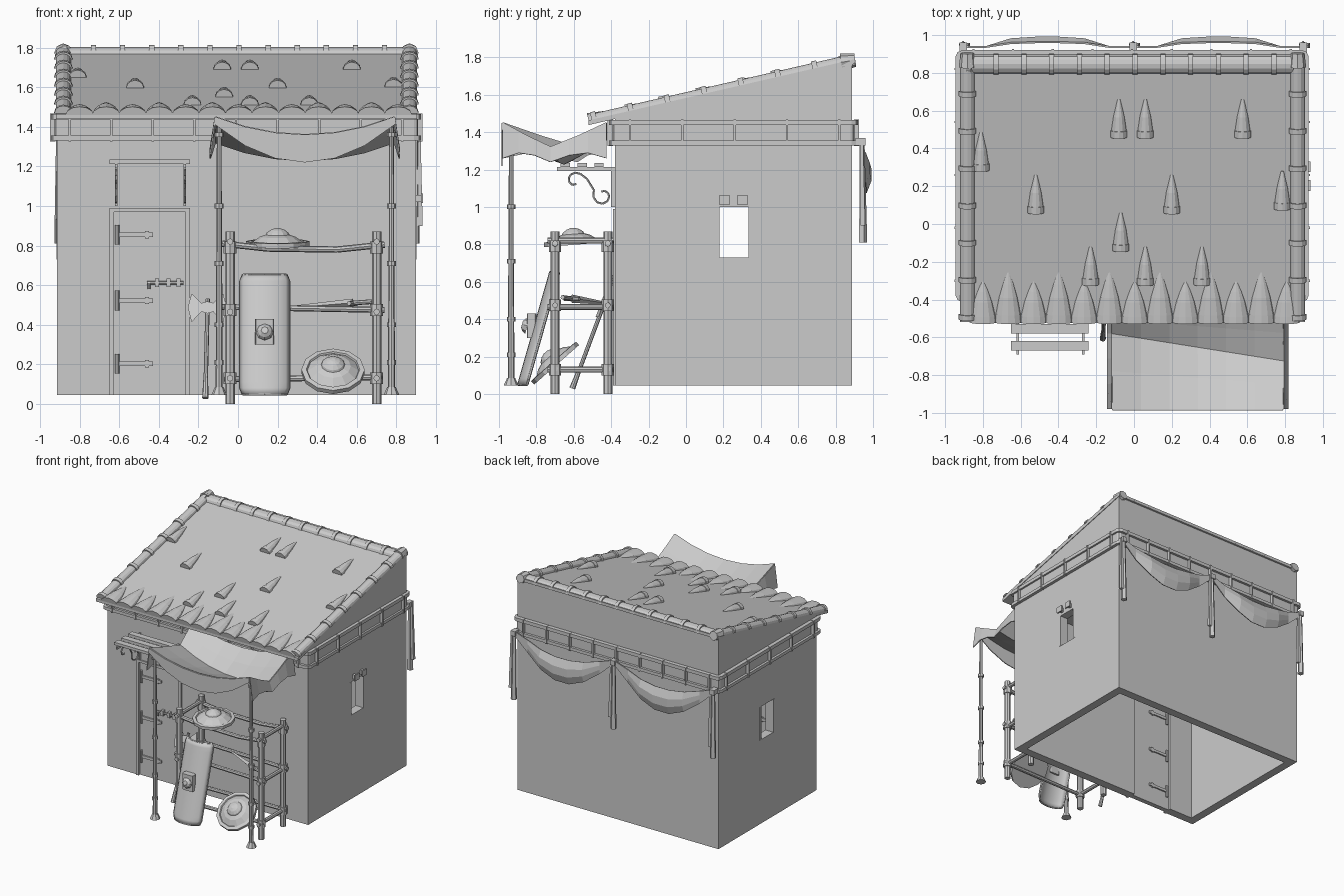
import bpy, bmesh, math
from mathutils import Vector as V, Matrix as M

if "Cube" in bpy.data.objects:
    bpy.data.objects.remove(bpy.data.objects["Cube"])

grey = bpy.data.materials.new("plain grey")
grey.diffuse_color = (0.6, 0.6, 0.6, 1)
grey.use_nodes = True
grey.node_tree.nodes["Principled BSDF"].inputs["Base Color"].default_value = grey.diffuse_color


def finish(name, bm, solid=0, smooth=False):
    bmesh.ops.recalc_face_normals(bm, faces=bm.faces[:])
    me = bpy.data.meshes.new(name)
    bm.to_mesh(me)
    bm.free()
    me.materials.append(grey)
    ob = bpy.data.objects.new(name, me)
    bpy.context.collection.objects.link(ob)
    if solid:
        m = ob.modifiers.new("thickness", 'SOLIDIFY')
        m.thickness, m.offset = solid, 0
    if smooth:
        for p in me.polygons:
            p.use_smooth = True
    return ob


def box(bm, x0, x1, y0, y1, z0, z1, bevel=0):
    mat = M.Translation(((x0+x1)/2, (y0+y1)/2, (z0+z1)/2)) @ M.Diagonal((x1-x0, y1-y0, z1-z0, 1))
    vs = bmesh.ops.create_cube(bm, size=1, matrix=mat)['verts']
    if bevel:  # vertical corners only
        es = {e for v in vs for e in v.link_edges if abs(e.verts[0].co.z - e.verts[1].co.z) > 1e-4}
        bmesh.ops.bevel(bm, geom=list(es), offset=bevel, segments=2, profile=0.5, affect='EDGES')


def tube(bm, p, q, r, r2=None, n=8):
    p, q = V(p), V(q)
    d = q - p
    mat = M.Translation((p+q)/2) @ d.to_track_quat('Z', 'Y').to_matrix().to_4x4()
    bmesh.ops.create_cone(bm, cap_ends=True, segments=n, radius1=r, radius2=r if r2 is None else r2,
                          depth=d.length, matrix=mat)


def path(bm, pts, r, n=6):
    for a, b in zip(pts, pts[1:]):
        tube(bm, a, b, r, n=n)


def sheet(bm, f, nu, nv):
    g = [[bm.verts.new(f(i/nu, j/nv)) for i in range(nu+1)] for j in range(nv+1)]
    for j in range(nv):
        for i in range(nu):
            bm.faces.new((g[j][i], g[j][i+1], g[j+1][i+1], g[j+1][i]))
    return g


def arch(bm, p, q, sections, n=6):
    """Half-round tile from p to q; sections are (fraction, half width, height)."""
    p, q = V(p), V(q)
    d = q - p
    side = d.cross(V((0, 0, 1))).normalized()
    up = side.cross(d).normalized()

    def f(u, v):
        t, w, h = sections[round(v*(len(sections)-1))]
        return p + d*t + side*w*math.cos(math.pi*u) + up*h*math.sin(math.pi*u)
    g = sheet(bm, f, n, len(sections)-1)
    bm.faces.new(g[0])
    bm.faces.new(g[-1])


def prism(bm, pts, vec):
    a = [bm.verts.new(p) for p in pts]
    b = [bm.verts.new(V(p) + V(vec)) for p in pts]
    bm.faces.new(a)
    bm.faces.new(b[::-1])
    for i in range(len(a)):
        j = (i+1) % len(a)
        bm.faces.new((a[i], b[i], b[j], a[j]))


def disc(bm, centre, normal, prof, n=12):
    mat = M.Translation(centre) @ V(normal).to_track_quat('Z', 'Y').to_matrix().to_4x4()
    rings = [[bm.verts.new(mat @ V((r*math.cos(k*math.tau/n), r*math.sin(k*math.tau/n), h)))
              for k in range(n)] for r, h in prof]
    for a, b in zip(rings, rings[1:]):
        for k in range(n):
            bm.faces.new((a[k], a[(k+1) % n], b[(k+1) % n], b[k]))
    bm.faces.new(rings[0])
    bm.faces.new(rings[-1])


def roof_z(y):
    return 1.468 + 0.23*(y + 0.5)


# walls: sloped-top shell, open below, with window and door openings
bm = bmesh.new()
prism(bm, [(-0.915, y, z) for y, z in ((-0.38, 0.045), (0.888, 0.045), (0.888, roof_z(0.888)-0.01),
                                       (-0.38, roof_z(-0.38)-0.01))], (1.815, 0, 0))
walls = finish("walls", bm)
for nm, dims in (("room_cutter", (-0.845, 0.83, -0.31, 0.818, -0.1, 1.34)),
                 ("window_cutter", (-1.2, 1.2, 0.155, 0.355, 0.73, 1.0)),
                 ("door_cutter", (-0.63, -0.26, -0.6, -0.2, -0.1, 0.975))):
    bm = bmesh.new()
    box(bm, *dims)
    c = finish(nm, bm)
    c.hide_render = True
    c.hide_set(True)
    b = walls.modifiers.new(nm, 'BOOLEAN')
    b.operation, b.object, b.solver = 'DIFFERENCE', c, 'EXACT'

# window jambs and the small plates above
bm = bmesh.new()
for x0, x1 in ((-0.917, -0.843), (0.828, 0.902)):
    box(bm, x0, x1, 0.154, 0.18, 0.73, 1.0)
    box(bm, x0, x1, 0.334, 0.356, 0.73, 1.0)
for y in (0.205, 0.303):
    box(bm, 0.925, 0.935, y-0.029, y+0.029, 1.014, 1.062)
    box(bm, 0.895, 0.93, y-0.01, y+0.01, 1.02, 1.055)
finish("window_frames", bm)

# cornice band with mouldings and clips
bm = bmesh.new()
box(bm, -0.926, 0.91, -0.392, 0.9, 1.35, 1.45, 0.02)
box(bm, -0.945, 0.925, -0.412, 0.92, 1.437, 1.465, 0.035)
box(bm, -0.945, 0.925, -0.412, 0.92, 1.33, 1.355, 0.035)
for i in range(9):
    x = -0.85 + i*0.21
    for y in (-0.405, 0.912):
        box(bm, x-0.006, x+0.006, y-0.014, y+0.014, 1.325, 1.468)
for i in range(5):
    y = -0.3 + i*0.28
    for x in (-0.936, 0.918):
        box(bm, x-0.014, x+0.014, y-0.006, y+0.006, 1.325, 1.468)
finish("cornice_band", bm)

# sloping roof slab
bm = bmesh.new()
prism(bm, [(-0.92, y, roof_z(y)+d) for y, d in ((-0.52, -0.025), (-0.52, 0), (0.9, 0), (0.9, -0.025))],
      (1.825, 0, 0))
finish("roof_slab", bm)

# edge tiles up both sides and along the ridge
bm = bmesh.new()
edge = [(0, 0.046, 0.04), (0.14, 0.046, 0.04), (0.14, 0.038, 0.03), (1, 0.038, 0.03)]
for x in (-0.882, 0.866):
    for i in range(7):
        a = -0.505 + i*0.197
        b = a + 0.197
        arch(bm, (x, a, roof_z(a)), (x, b, roof_z(b)), edge)
    tube(bm, (x, 0.83, roof_z(0.83)), (x, 0.905, roof_z(0.88)), 0.046, 0.036)
for i in range(12):
    a = -0.89 + i*0.147
    arch(bm, (a, 0.847, roof_z(0.847)-0.01), (a+0.147, 0.847, roof_z(0.847)-0.01),
         [(0, 0.056, 0.046), (0.18, 0.056, 0.046), (0.18, 0.05, 0.035), (1, 0.05, 0.035)])
finish("roof_edge_tiles", bm)

# wide eave row and scattered loose tiles, tapering to points
bm = bmesh.new()
for i in range(13):
    x, n = -0.8 + i*0.134, 0.27 if i % 2 else 0.22
    arch(bm, (x, -0.52, roof_z(-0.52)-0.005), (x, -0.52+n, roof_z(-0.52+n)-0.005),
         [(0, 0.072, 0.044), (0.16, 0.068, 0.04), (0.5, 0.05, 0.03), (0.75, 0.03, 0.018), (1, 0.006, 0.004)])
finish("eave_tiles", bm)
bm = bmesh.new()
for x, y in ((-0.08, 0.46), (0.06, 0.46), (0.575, 0.46), (-0.81, 0.285), (-0.52, 0.06), (0.2, 0.06),
             (0.785, 0.08), (-0.07, -0.14), (-0.23, -0.32), (0.06, -0.32), (0.36, -0.32)):
    arch(bm, (x, y, roof_z(y)-0.003), (x, y+0.2, roof_z(y+0.2)-0.003),
         [(0, 0.045, 0.042), (0.18, 0.045, 0.04), (0.18, 0.041, 0.036), (0.55, 0.03, 0.028), (1, 0.008, 0.008)])
finish("loose_roof_tiles", bm)

# door, frame, hinges on both faces, bolt
bm = bmesh.new()
box(bm, -0.632, -0.258, -0.37, -0.33, 0.045, 0.977)
finish("door", bm)
bm = bmesh.new()
box(bm, -0.648, -0.626, -0.39, -0.31, 0.045, 0.99)
box(bm, -0.264, -0.242, -0.39, -0.31, 0.045, 0.99)
box(bm, -0.648, -0.242, -0.39, -0.31, 0.97, 0.99)
finish("door_frame", bm)
bm = bmesh.new()
for z in (0.855, 0.522, 0.203):
    for y in (-0.382, -0.331):
        box(bm, -0.6, -0.43, y, y+0.012, z-0.011, z+0.011)
        box(bm, -0.47, -0.45, y-0.002, y+0.014, z-0.018, z+0.018)
        tube(bm, (-0.61, y+0.004, z-0.05), (-0.61, y+0.004, z+0.05), 0.011)
finish("door_hinges", bm)
bm = bmesh.new()
tube(bm, (-0.46, -0.385, 0.612), (-0.275, -0.385, 0.612), 0.009)
for x in (-0.41, -0.35, -0.3):
    box(bm, x-0.01, x+0.01, -0.4, -0.365, 0.592, 0.635)
tube(bm, (-0.45, -0.39, 0.612), (-0.45, -0.39, 0.58), 0.008)
finish("door_bolt", bm)

# slatted shelf above the door on scroll brackets
bm = bmesh.new()
for y in (-0.645, -0.555, -0.465):
    box(bm, -0.65, -0.242, y-0.025, y+0.025, 1.213, 1.235)
finish("shelf_slats", bm)
bm = bmesh.new()
for x in (-0.615, -0.268):
    box(bm, x-0.006, x+0.006, -0.69, -0.38, 1.192, 1.213)
    box(bm, x-0.006, x+0.006, -0.4, -0.378, 1.0, 1.21)
    s1 = [(x, -0.595 + r*math.cos(a), 1.14 + r*math.sin(a))
          for a, r in ((5.2 - k*0.62, 0.018 + k*0.0042) for k in range(8))]
    s2 = [(x, -0.445 + r*math.cos(a), 1.06 + r*math.sin(a))
          for a, r in ((2.6 + k*0.7, 0.055 - k*0.004) for k in range(9))]
    path(bm, s1 + [(x, -0.53, 1.15)] + s2, 0.006, 5)
finish("shelf_brackets", bm)

# canopy poles
bm = bmesh.new()
for x in (-0.095, 0.775):
    tube(bm, (x, -0.935, 0.05), (x, -0.935, 0.71), 0.018, 0.015)
    tube(bm, (x, -0.935, 0.71), (x, -0.935, 1.4), 0.014, 0.012)
    tube(bm, (x, -0.935, 0.045), (x, -0.935, 0.085), 0.04, 0.022)
    for z in (0.21, 0.4, 0.71, 1.0, 1.36):
        tube(bm, (x, -0.935, z-0.012), (x, -0.935, z+0.012), 0.023)
finish("canopy_poles", bm)


# canopy cloth sagging to a slanting crease, with hanging flaps
def top(u, v):
    crease = 0.72 - 0.26*u
    w = crease*2*v if v < 0.5 else crease + (1-crease)*(2*v-1)
    dip = 1 - abs(2*v-1)
    return V((-0.115 + 0.905*u, -0.98 + 0.555*w, 1.45 - 0.09*4*u*(1-u) - 0.13*dip**0.9))


bm = bmesh.new()
sheet(bm, top, 6, 4)
sheet(bm, lambda u, v: top(u, 0) + V((0, -0.004, -v*(0.04 + 0.10*4*u*(1-u)))), 6, 1)
for s in (0, 1):
    sheet(bm, lambda u, v: top(s, u) + V(((2*s-1)*0.025*v, 0, -v*(0.08 + 0.11*abs(2*u-1)**3))), 6, 1)
finish("canopy_cloth", bm, 0.007)

# draped swags and hanging strips on the back wall
bm = bmesh.new()
for x0 in (-0.91, -0.005):
    def swag(u, v):
        h = math.sin(math.pi*u)
        hi, lo = 1.365 - 0.1*h, 1.335 - 0.265*h
        out = min(1, max(0, (h-0.45)/0.4))
        return (x0 + 0.905*u, 0.938 + 0.052*out*math.sin(math.pi*(0.15 + 0.7*v)), hi + (lo-hi)*v)
    sheet(bm, swag, 7, 3)
finish("back_swags", bm, 0.01)
bm = bmesh.new()
for x in (-0.905, -0.005, 0.895):
    tube(bm, (x, 0.94, 1.37), (x, 0.945, 0.81), 0.014, 0.024, 5)
    tube(bm, (x+0.02, 0.94, 1.36), (x+0.025, 0.945, 0.9), 0.01, 0.018, 4)
    box(bm, x-0.02, x+0.02, 0.905, 0.96, 1.33, 1.37)
finish("back_strips", bm)

# weapon rack: posts, rails and lashings
bm = bmesh.new()
X, Y = (-0.04, 0.7), (-0.7, -0.418)
for x in X:
    for y in Y:
        tube(bm, (x, y, 0), (x, y, 0.87), 0.024)
        for z in (0.13, 0.475, 0.79):
            tube(bm, (x, y, z-0.03), (x, y, z+0.03), 0.033)
    for z in (0.13, 0.465, 0.82):
        tube(bm, (x, Y[0]-0.04, z), (x, Y[1]+0.03, z), 0.016)
for y in Y:
    path(bm, [(-0.08, y, 0.81), (0.15, y, 0.785), (0.5, y, 0.78), (0.74, y, 0.805)], 0.016, 8)
    tube(bm, (-0.08, y, 0.49), (0.74, y, 0.475), 0.015)
    tube(bm, (-0.07, y, 0.125), (0.73, y, 0.135), 0.015)
finish("weapon_rack", bm)

# round shields: one flat on the rack, one leaning
prof = [(0.13, -0.012), (0.16, -0.012), (0.16, 0.012), (0.135, 0.014), (0.13, 0.006), (0.09, 0.035),
        (0.06, 0.045), (0.055, 0.055), (0.035, 0.07), (0.012, 0.078)]
bm = bmesh.new()
disc(bm, (0.2, -0.6, 0.81), (0, -0.08, 1), prof)
finish("flat_round_shield", bm)
bm = bmesh.new()
disc(bm, (0.48, -0.7, 0.165), (0, -0.66, 0.75), prof)
finish("leaning_round_shield", bm)


# tall curved shield with boss
def tall(u, v):
    w = 0.11 if v in (0, 1) else 0.122
    a = (u - 0.5)*2.4
    return V((0.135 + w*math.sin(a)/math.sin(1.2), -0.85 + 0.17*v - 0.07*(math.cos(a) - 0.36), 0.05 + 0.6*v))


bm = bmesh.new()
sheet(bm, tall, 8, 20)
finish("tall_shield", bm, 0.015, True)
bm = bmesh.new()
for u in (0, 1):
    path(bm, [tall(u, k/20) for k in (0, 1, 19, 20)], 0.008)
for v in (0, 1):
    path(bm, [tall(k/8, v) for k in range(9)], 0.008)
finish("tall_shield_rim", bm)
bm = bmesh.new()
box(bm, 0.087, 0.183, -0.85, -0.8, 0.3, 0.43, 0.012)
disc(bm, (0.135, -0.848, 0.365), (0, -1, 0.28), [(0.045, 0), (0.035, 0.018), (0.018, 0.03)], 8)
finish("tall_shield_boss", bm)

# double axe leaning on the wall
bm = bmesh.new()
tube(bm, (-0.165, -0.605, 0.035), (-0.153, -0.42, 0.53), 0.011)
tube(bm, (-0.165, -0.608, 0.03), (-0.163, -0.57, 0.13), 0.016, 0.012)
finish("axe_handle", bm)
bm = bmesh.new()
half = [(0, 0.03), (0.03, 0.022), (0.08, 0.07), (0.098, 0), (0.08, -0.075), (0.03, -0.022), (0, -0.03)]
for s in (-1, 1):
    prism(bm, [(-0.155 + s*x, -0.455 + 0.37*z, 0.488 + z) for x, z in half], (0, 0.016, 0))
finish("axe_head", bm)

# sword resting on the middle tier
bm = bmesh.new()
tube(bm, (0.25, -0.43, 0.485), (0.58, -0.61, 0.51), 0.008, 0.022, 4)
tube(bm, (0.58, -0.61, 0.51), (0.68, -0.66, 0.517), 0.012)
tube(bm, (0.56, -0.65, 0.508), (0.6, -0.57, 0.508), 0.012)
finish("sword", bm)
